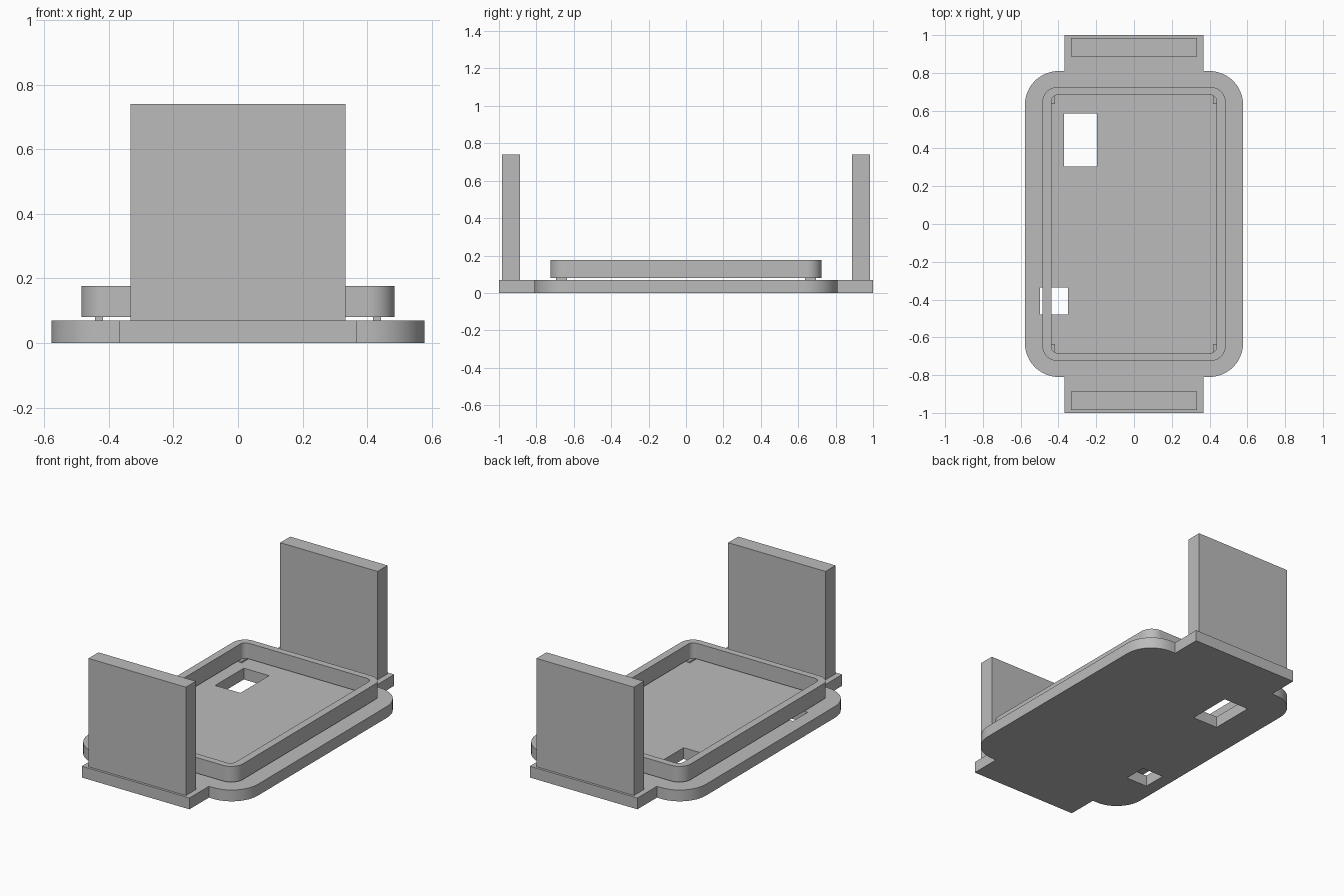
import bpy
import bmesh
from math import cos, sin, pi, radians

cube = bpy.data.objects.get("Cube")
if cube:
    bpy.data.objects.remove(cube, do_unlink=True)

grey = bpy.data.materials.new("light grey")
grey.use_nodes = True
colour = (0.5, 0.5, 0.5, 1)
grey.diffuse_color = colour
grey.node_tree.nodes["Principled BSDF"].inputs["Base Color"].default_value = colour

BASE_TOP, RIM_BOTTOM, RIM_TOP, WALL_TOP = 0.07, 0.08, 0.177, 0.74


def rounded(hx, hy, r, steps=12):
    """Counter-clockwise rounded rectangle, one list of points per corner."""
    corners = []
    for i, (sx, sy) in enumerate([(1, 1), (-1, 1), (-1, -1), (1, -1)]):
        angles = [(i + k / steps) * pi / 2 for k in range(steps + 1)]
        corners.append([(sx * (hx - r) + r * cos(a), sy * (hy - r) + r * sin(a))
                        for a in angles])
    return corners


def finish(name, bm):
    bmesh.ops.recalc_face_normals(bm, faces=bm.faces)
    mesh = bpy.data.meshes.new(name)
    bm.to_mesh(mesh)
    bm.free()
    mesh.materials.append(grey)
    ob = bpy.data.objects.new(name, mesh)
    bpy.context.collection.objects.link(ob)
    return ob


def prism(name, points, z0, z1):
    bm = bmesh.new()
    face = bm.faces.new([bm.verts.new((x, y, z0)) for x, y in points])
    top = bmesh.ops.extrude_face_region(bm, geom=[face], use_keep_orig=True)["geom"]
    for v in top:
        if isinstance(v, bmesh.types.BMVert):
            v.co.z = z1
    return finish(name, bm)


def box(name, x0, x1, y0, y1, z0, z1):
    return prism(name, [(x0, y0), (x1, y0), (x1, y1), (x0, y1)], z0, z1)


def smooth(ob):
    bpy.ops.object.select_all(action="DESELECT")
    ob.select_set(True)
    bpy.context.view_layer.objects.active = ob
    bpy.ops.object.shade_smooth_by_angle(angle=radians(30))


# Base plate with an end tab at front and back
ne, nw, sw, se = rounded(0.578, 0.81, 0.18)
TAB = 0.368
back_tab = [(TAB, 0.81), (TAB, 1), (-TAB, 1), (-TAB, 0.81)]
front_tab = [(-x, -y) for x, y in back_tab]
base = prism("base_plate", ne + back_tab + nw + sw + front_tab + se, 0, BASE_TOP)

# Two openings cut through the base plate
openings = {"large_opening": (-0.37, -0.197, 0.305, 0.585),
            "small_opening": (-0.497, -0.35, -0.48, -0.335)}
for name, area in openings.items():
    cutter = box(name + "_cutter", *area, -0.1, 0.2)
    cutter.hide_render = True
    cutter.hide_viewport = True
    cut = base.modifiers.new(name, "BOOLEAN")
    cut.operation = "DIFFERENCE"
    cut.solver = "EXACT"
    cut.object = cutter

# Apply the cuts and remove the cutters
bpy.context.view_layer.update()
cut_mesh = bpy.data.meshes.new_from_object(
    base.evaluated_get(bpy.context.evaluated_depsgraph_get()))
base.modifiers.clear()
base.data = cut_mesh
for name in openings:
    bpy.data.objects.remove(bpy.data.objects[name + "_cutter"], do_unlink=True)
smooth(base)

# Raised rim: a ring of four loops joined in turn
outer = sum(rounded(0.485, 0.725, 0.08), [])
inner = sum(rounded(0.438, 0.683, 0.035), [])
bm = bmesh.new()
loops = [[bm.verts.new((x, y, z)) for x, y in pts]
         for pts, z in [(outer, RIM_BOTTOM), (outer, RIM_TOP),
                        (inner, RIM_TOP), (inner, RIM_BOTTOM)]]
for a, b in zip(loops, loops[1:] + loops[:1]):
    for i in range(len(a)):
        j = (i + 1) % len(a)
        bm.faces.new([a[i], a[j], b[j], b[i]])
smooth(finish("rim", bm))

for sy, end in [(-1, "front"), (1, "back")]:
    # Upright end wall
    y0, y1 = sorted((sy * 0.888, sy * 0.985))
    box(end + "_wall", -0.333, 0.333, y0, y1, BASE_TOP, WALL_TOP)
    # Small feet that carry the rim
    for sx, side in [(1, "left"), (-1, "right")]:
        x, y = sx * 0.43, sy * 0.665
        box(f"{end}_{side}_rim_foot", x - 0.012, x + 0.012,
            y - 0.03, y + 0.03, BASE_TOP, RIM_BOTTOM)
